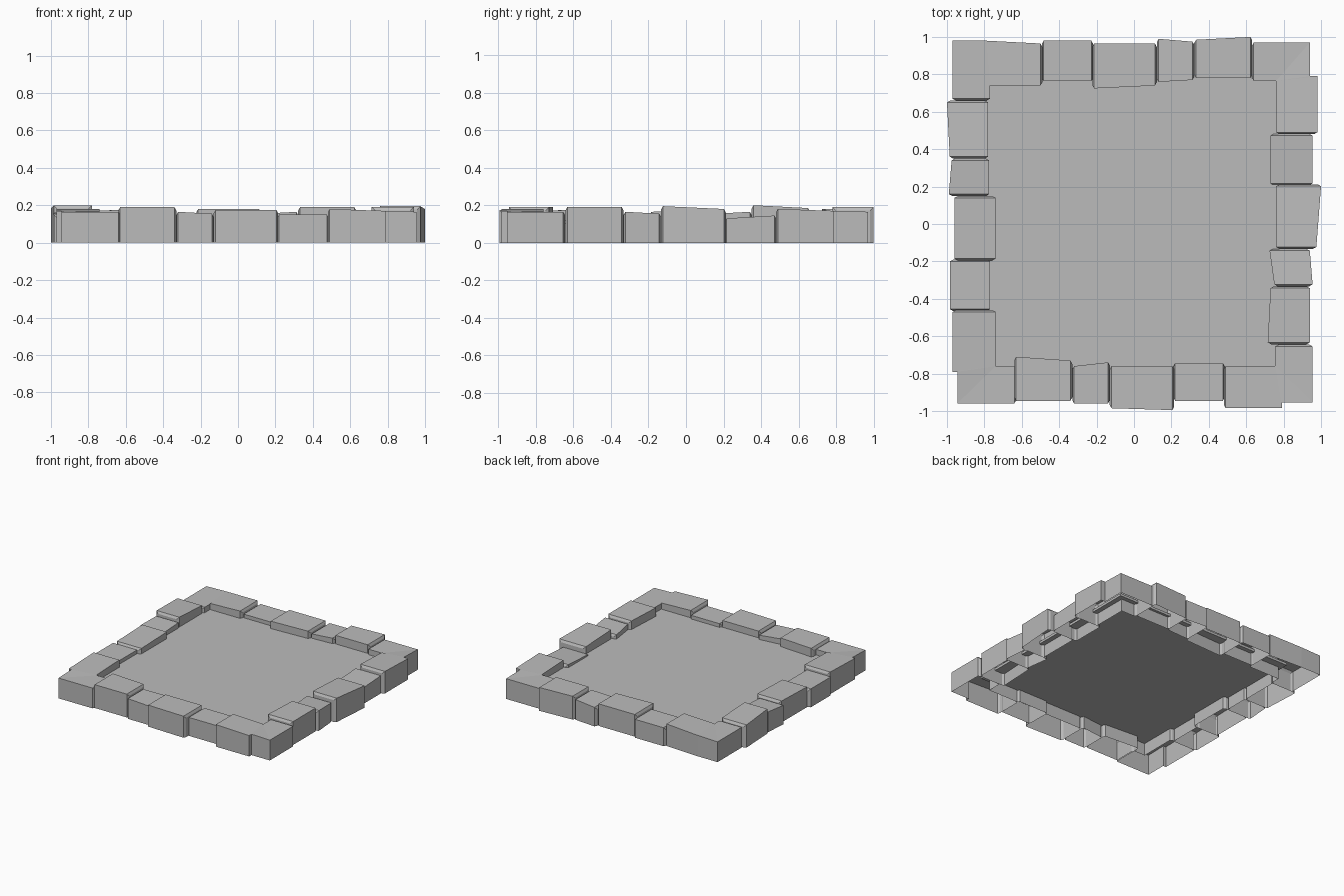
import bpy
import bmesh
from math import pi
from mathutils import Matrix, Vector

cube = bpy.data.objects.get("Cube")
if cube:
    bpy.data.objects.remove(cube)

stone = bpy.data.materials.new("stone grey")
stone.use_nodes = True
GREY = (0.5, 0.5, 0.5, 1)
stone.diffuse_color = GREY
stone.node_tree.nodes["Principled BSDF"].inputs["Base Color"].default_value = GREY

CHAMFER, BULGE = 0.018, 0.01
SIDES = ("front", "right", "back", "left")


def add_object(name, bm, turn=0):
    """Finish a mesh, turned by quarter turns about the centre."""
    bmesh.ops.remove_doubles(bm, verts=bm.verts, dist=0.0005)
    bmesh.ops.recalc_face_normals(bm, faces=bm.faces)
    bm.transform(Matrix.Rotation(turn * pi / 2, 4, "Z"))
    mesh = bpy.data.meshes.new(name)
    bm.to_mesh(mesh)
    bm.free()
    mesh.materials.append(stone)
    obj = bpy.data.objects.new(name, mesh)
    bpy.context.collection.objects.link(obj)
    return obj


def end_panel(section, direction):
    """Shrunken section that makes the chamfered end of a stone."""
    outer, inner, top = section
    across = (inner - outer).normalized() * CHAMFER
    push = Vector(direction) * BULGE
    return outer + across + push, inner - across + push, top - CHAMFER


def loft_stone(name, sections, start_dir, end_dir, turn):
    """Hollow stone, open below, through (outer, inner, top) sections."""
    sections = [end_panel(sections[0], start_dir), *sections,
                end_panel(sections[-1], end_dir)]
    bm = bmesh.new()
    rings = []
    for outer, inner, top in sections:
        rings.append([bm.verts.new((p.x, p.y, z)) for p, z in
                      ((outer, 0), (outer, top), (inner, top), (inner, 0))])
    for a, b in zip(rings, rings[1:]):
        for i in range(3):
            corners = []
            for v in (a[i], a[i + 1], b[i + 1], b[i]):
                if all((v.co - w.co).length > 0.0005 for w in corners_co(corners)):
                    corners.append(v)
            if len(corners) > 2:
                bm.faces.new(corners)
    bm.faces.new(rings[0])
    bm.faces.new(rings[-1])
    return add_object(name, bm, turn)


def corners_co(verts):
    return list(verts)


# Straight stones: start and end along a side, shared by all four sides
SPANS = ((-.63, -.34), (-.32, -.14), (-.12, .205), (.22, .475))
SHIFT = (0, -.003, .008, -.02)

# Per side and stone: outer start/end, inner start/end, top start/end
STONES = {
    "front": ((.945, .945, .71, .73, .19, .19), (.96, .96, .76, .74, .165, .155),
              (.985, .995, .76, .76, .175, .175), (.945, .945, .745, .745, .15, .15)),
    "right": ((.94, .94, .715, .73, .19, .19), (.955, .94, .75, .725, .165, .155),
              (.975, 1, .76, .76, .195, .18), (.955, .955, .73, .73, .13, .145)),
    "back": ((1, .985, .78, .78, .19, .19), (.975, .99, .77, .76, .165, .155),
             (.965, .965, .74, .725, .18, .18), (.98, .98, .765, .765, .15, .15)),
    "left": ((1, .985, .78, .78, .185, .2), (.975, .99, .775, .775, .165, .155),
             (.96, .96, .74, .74, .175, .165), (.985, .985, .77, .77, .15, .15)),
}

# Corner stones: long arm start, outer start/step, inner, stepped outer,
# then outer, inner and end of the short arm on the next side
CORNERS = {
    "front": (.49, .985, .985, .76, .955, .955, .755, -.655),
    "right": (.49, .98, .98, .76, .94, .97, .765, -.64),
    "back": (.5, .965, .98, .74, .98, .97, .77, -.67),
    "left": (.47, .97, .97, .74, .945, .96, .76, -.64),
}

for turn, side in enumerate(SIDES):
    for i, ((u0, u1), row) in enumerate(zip(SPANS, STONES[side])):
        out0, out1, in0, in1, top0, top1 = row
        u0, u1 = u0 + SHIFT[turn], u1 + SHIFT[turn]
        loft_stone(f"{side}_stone_{i + 1}",
                   [(Vector((u0, -out0)), Vector((u0, -in0)), top0),
                    (Vector((u1, -out1)), Vector((u1, -in1)), top1)],
                   (-1, 0), (1, 0), turn)

    start, out0, out1, inn, low, nout, nin, nend = CORNERS[side]
    step = 0.79
    elbow = Vector((nin, -inn))
    loft_stone(f"{side}_corner_stone",
               [(Vector((start, -out0)), Vector((start, -inn)), .18),
                (Vector((step, -out1)), elbow, .17),
                (Vector((step, -low)), elbow, .17),
                (Vector((nout, -low)), elbow, .165),
                (Vector((nout, nend)), Vector((nin, nend)), .165)],
               (-1, 0), (0, 1), turn)

# Floor slab resting inside the ring of stones
bm = bmesh.new()
bmesh.ops.create_cube(bm, size=1, matrix=Matrix.Translation((0, 0, .11))
                      @ Matrix.Diagonal((1.6, 1.6, .02, 1)))
add_object("floor_slab", bm)
